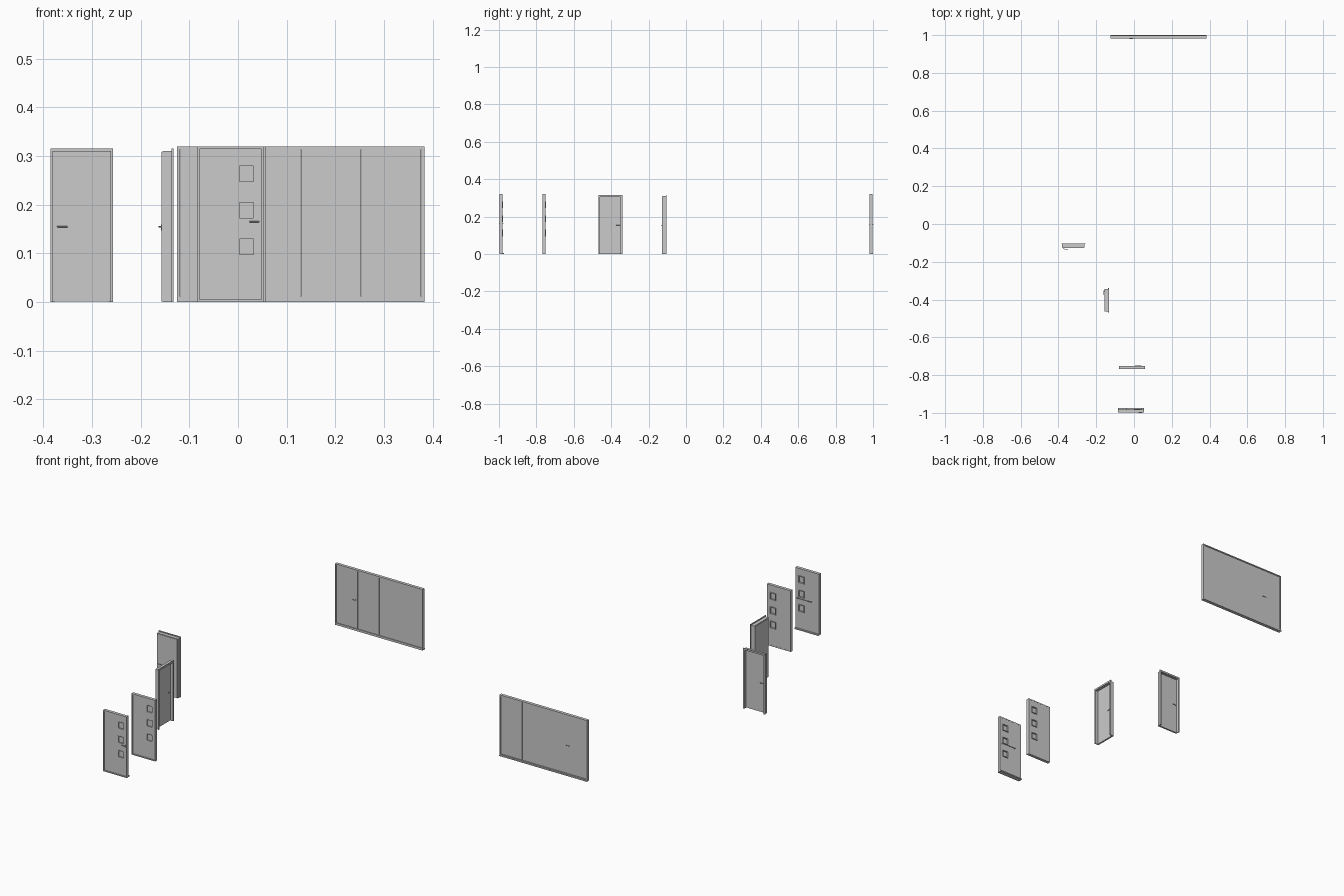
import bpy, bmesh
from math import radians
from mathutils import Matrix, Vector

if "Cube" in bpy.data.objects:
    bpy.data.objects.remove(bpy.data.objects["Cube"])


def add(name, data, place):
    ob = bpy.data.objects.new(name, data)
    bpy.context.collection.objects.link(ob)
    ob.matrix_world = place
    return ob


def sheet(name, place, xs, zs, y0, y1, holes=()):
    """Upright slab on an x/z grid with some cells left open."""
    bm = bmesh.new()
    y = (y0 + y1) / 2
    v = [[bm.verts.new((x, y, z)) for z in zs] for x in xs]
    for i in range(len(xs) - 1):
        for j in range(len(zs) - 1):
            if (i, j) not in holes:
                bm.faces.new((v[i][j], v[i+1][j], v[i+1][j+1], v[i][j+1]))
    loose = [w for w in bm.verts if not w.link_faces]
    bmesh.ops.delete(bm, geom=loose, context='VERTS')
    me = bpy.data.meshes.new(name)
    bm.to_mesh(me)
    bm.free()
    ob = add(name, me, place)
    mod = ob.modifiers.new("thickness", 'SOLIDIFY')
    mod.thickness = y1 - y0
    mod.offset = 0
    return ob


def ring(name, place, x0, x1, z0, z1, y0, y1, w, bottom=None):
    """Rectangular frame; bottom=0 leaves the foot open."""
    b = w if bottom is None else bottom
    xs = (x0, x0 + w, x1 - w, x1)
    if b:
        return sheet(name, place, xs, (z0, z0 + b, z1 - w, z1), y0, y1, {(1, 1)})
    return sheet(name, place, xs, (z0, z1 - w, z1), y0, y1, {(1, 0)})


def slab(name, place, x0, x1, z0, z1, y0, y1):
    return sheet(name, place, (x0, x1), (z0, z1), y0, y1)


def tube(name, place, pts, r):
    cu = bpy.data.curves.new(name, 'CURVE')
    cu.dimensions = '3D'
    cu.bevel_depth = r
    cu.bevel_resolution = 2
    cu.use_fill_caps = True
    sp = cu.splines.new('POLY')
    sp.points.add(len(pts) - 1)
    for p, q in zip(sp.points, pts):
        p.co = (*q, 1)
    return add(name, cu, place)


def lever(name, place, x, z, y, side, reach, out=0.006):
    """Back plate plus bent lever on one face of a door."""
    a, b = sorted((y, y + side * 0.001))
    slab(name + "_plate", place, x - 0.003, x + 0.003, z - 0.008, z + 0.004, a, b)
    tip = y + side * out
    k = 0.003 if reach > 0 else -0.003
    tube(name, place, [(x, y, z), (x, tip - side * 0.002, z),
                       (x + k, tip, z), (x + reach, tip, z)], 0.0013)


def window_door(name, place, handles):
    """Narrow door with three square lights; front frame face at local y=0."""
    w, h = 0.069, 0.32
    ring(name + "_frame", place, -w, w, 0, h, 0, 0.016, 0.0055)
    lights = [(0.095, 0.132), (0.17, 0.207), (0.245, 0.282)]
    x0, x1 = 0.016, 0.05
    zs = [0.0055] + [z for p in lights for z in p] + [h - 0.0055]
    sheet(name + "_leaf", place, (-w + 0.0055, x0, x1, w - 0.0055), zs,
          0.004, 0.0155, {(1, 1), (1, 3), (1, 5)})
    for n, (a, b) in enumerate(lights):
        slab(f"{name}_glass_{n}", place, x0, x1, a, b, 0.009, 0.011)
        ring(f"{name}_light_trim_{n}", place, x0, x1, a, b, 0.003, 0.0195, 0.0025)
    if handles:
        # lever in front, long pull bar behind, weather sill at the foot
        lever(name + "_lever", place, 0.058, 0.165, 0.004, -1, -0.019)
        tube(name + "_pull_bar", place, [(0.056, 0.0155, 0.165), (0.056, 0.022, 0.165),
             (-0.026, 0.022, 0.165), (-0.026, 0.0155, 0.165)], 0.0015)
        slab(name + "_sill", place, -w, w, 0, 0.006, 0.016, 0.024)


def inner_door(name, place):
    """Room door: leaf flush with local -y, deep lining, casing at +y."""
    w, h, d = 0.064, 0.316, 0.012
    ring(name + "_casing", place, -w, w, 0, h, d - 0.004, d, 0.009, 0)
    ring(name + "_lining", place, -w + 0.004, w - 0.004, 0, h - 0.005,
         -d + 0.002, d - 0.004, 0.005, 0)
    slab(name + "_leaf", place, -w + 0.007, w - 0.007, 0.001, h - 0.008, -d, -d + 0.009)
    lever(name + "_front_lever", place, -0.05, 0.155, -d, -1, 0.021)
    lever(name + "_back_lever", place, -0.05, 0.155, -d + 0.009, 1, 0.021)


def at(x, y, deg=0):
    return Matrix.Translation(Vector((x, y, 0))) @ Matrix.Rotation(radians(deg), 4, 'Z')


# two doors with square lights
window_door("entrance_door", at(-0.0155, -0.998), True)
window_door("side_door", at(-0.0115, -0.768), False)

# two room doors, the second turned a quarter
inner_door("room_door", at(-0.321, -0.115))
inner_door("turned_room_door", at(-0.145, -0.404, -90))

# wide folding door of four leaves
wide = at(0.129, 0.99)
W, H = 0.254, 0.32
ring("folding_frame", wide, -W, W, 0, H, -0.008, 0.008, 0.006, 0.011)
step = (2 * W - 0.012) / 4
for i in range(4):
    a = -W + 0.006 + i * step
    slab(f"folding_leaf_{i}", wide, a + 0.0005, a + step - 0.0005, 0.0115, H - 0.0065,
         -0.005, 0.005)
for side in (-1, 1):
    lever("folding_lever_" + ("front" if side < 0 else "back"), wide,
          -0.134, 0.16, side * 0.005, side, -0.018, 0.0055)
slab("folding_sill", wide, -W, W, 0, 0.006, 0.008, 0.01)
